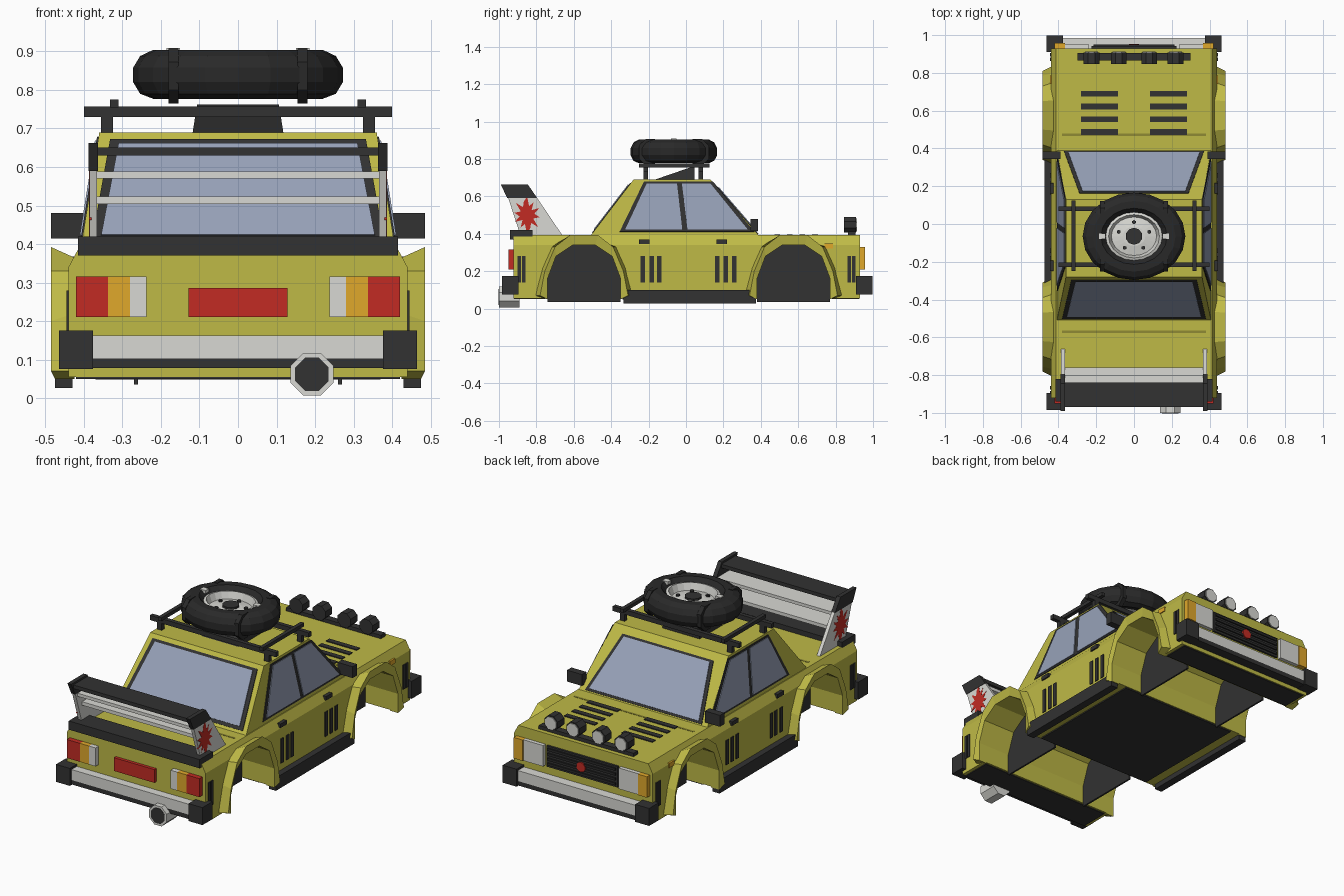
import bpy, bmesh, math
from mathutils import Vector

cube = bpy.data.objects.get("Cube")
if cube:
    bpy.data.objects.remove(cube, do_unlink=True)


def material(name, *srgb):
    lin = [((c + 0.055) / 1.055) ** 2.4 for c in srgb]
    m = bpy.data.materials.new(name)
    m.use_nodes = True
    m.diffuse_color = (*lin, 1)
    m.node_tree.nodes["Principled BSDF"].inputs["Base Color"].default_value = (*lin, 1)
    return m


YELLOW = material("olive yellow paint", .75, .73, .275)
SEAM = material("dark olive seam", .56, .54, .2)
DARK = material("dark plastic", .195, .195, .195)
RUBBER = material("black rubber", .16, .16, .16)
GLASS = material("blue grey glass", .59, .63, .72)
SILVER = material("light silver", .85, .85, .83)
RED = material("red", .76, .17, .14)
ORANGE = material("orange", .88, .66, .17)


def finish(name, bm, mat):
    bmesh.ops.recalc_face_normals(bm, faces=bm.faces)
    me = bpy.data.meshes.new(name)
    bm.to_mesh(me)
    bm.free()
    me.materials.append(mat)
    ob = bpy.data.objects.new(name, me)
    bpy.context.collection.objects.link(ob)
    return ob


def solid(name, pts, offset, mat):
    """Sweep a flat 3D polygon along an offset vector."""
    bm = bmesh.new()
    face = bm.faces.new([bm.verts.new(p) for p in pts])
    new = bmesh.ops.extrude_face_region(bm, geom=[face])["geom"]
    bmesh.ops.translate(bm, vec=offset, verts=[v for v in new if isinstance(v, bmesh.types.BMVert)])
    return finish(name, bm, mat)


def prism(name, axis, pts, a, b, mat):
    """Extrude a 2D polygon from a to b along x, y or z."""
    i = "xyz".index(axis)
    make = lambda p, d: Vector(p[:i] + (d,) + p[i:])
    off = Vector((0, 0, 0))
    off[i] = b - a
    return solid(name, [make(p, a) for p in pts], off, mat)


def box(name, x, y, z, mat):
    return prism(name, "z", [(x[0], y[0]), (x[1], y[0]), (x[1], y[1]), (x[0], y[1])], *z, mat)


def sbox(name, s, x, y, z, mat):
    """Box whose x range is mirrored by the side sign s."""
    return box(name, sorted((s * x[0], s * x[1])), y, z, mat)


def circle(r, cx, cz, n=8):
    return [(cx + r * math.cos((k + .5) * math.tau / n), cz + r * math.sin((k + .5) * math.tau / n))
            for k in range(n)]


def lathe(name, profile, mat, centre, squash, steps=20):
    bm = bmesh.new()
    vs = [bm.verts.new((r, 0, z)) for r, z in profile]
    es = [bm.edges.new(p) for p in zip(vs, vs[1:])]
    bmesh.ops.spin(bm, geom=vs + es, cent=(0, 0, 0), axis=(0, 0, 1), angle=math.tau, steps=steps)
    bmesh.ops.remove_doubles(bm, verts=bm.verts, dist=.0005)
    for v in bm.verts:
        v.co.y = v.co.y * squash + centre
    return finish(name, bm, mat)


SIDES = ((1, "left"), (-1, "right"))
WHEELS = ((-.545, "rear"), (.575, "front"))
mirrored = lambda half, c: [(c - y, z) for y, z in half] + [(c + y, z) for y, z in reversed(half)]
BASE = [(.265, .07), (.225, .22), (.175, .33), (.08, .365)]
LIP = [(.235, .07), (.21, .2), (.155, .33), (.075, .392)]
ARCH = [(.195, .05), (.195, .16), (.15, .28), (.06, .34)]

# Lower body with the wheel wells cut through
body = prism("body", "y", [(-.44, .055), (.44, .055), (.44, .34), (.412, .392), (-.412, .392), (-.44, .34)],
             -.922, .93, YELLOW)
for c, end in WHEELS:
    cutter = prism("well_cutter", "x", mirrored([(.195, -.1)] + ARCH[1:], c), -.6, .6, YELLOW)
    cutter.hide_render = True
    mod = body.modifiers.new("well", "BOOLEAN")
    mod.operation, mod.solver, mod.object = "DIFFERENCE", "EXACT", cutter
    bpy.context.view_layer.objects.active = body
    bpy.ops.object.modifier_apply(modifier="well")
    bpy.data.objects.remove(cutter, do_unlink=True)
    for s, side in SIDES:
        # Inner well panel and flared arch
        prism(f"{end}_{side}_well_panel", "x", mirrored([(.195, .035)] + ARCH[1:], c), s * .26, s * .27, DARK)
        bm = bmesh.new()
        rings = [[bm.verts.new((s * x, y, z)) for y, z in mirrored(prof, c)]
                 for prof, x in ((BASE, .425), (LIP, .485), (ARCH, .475), (ARCH, .425))]
        for k in range(4):
            r, q = rings[k], rings[(k + 1) % 4]
            for j in range(len(r) - 1):
                bm.faces.new((r[j], r[j + 1], q[j + 1], q[j]))
        for j in (0, -1):
            bm.faces.new([r[j] for r in rings])
        finish(f"{end}_{side}_fender_flare", bm, YELLOW)

# Underside
box("floor_plate", (-.37, .37), (-.34, .375), (.048, .056), DARK)
box("rear_under_plate", (-.42, .42), (-.92, -.75), (.05, .056), DARK)
box("front_under_plate", (-.42, .42), (.78, .925), (.05, .056), DARK)

# Cabin as a tapered block
bm = bmesh.new()
low = [bm.verts.new((x, y, .39)) for x, y in ((-.408, -.51), (.408, -.51), (.408, .39), (-.408, .39))]
top = [bm.verts.new((x, y, .69)) for x, y in ((-.36, -.28), (.36, -.28), (.36, .13), (-.36, .13))]
bm.faces.new(low)
bm.faces.new(top)
for k in range(4):
    bm.faces.new((low[k - 1], low[k], top[k], top[k - 1]))
finish("cabin", bm, YELLOW)


def pane(name, place, pts, normal, mat, depth):
    solid(name, [place(*p) for p in pts], Vector(normal).normalized() * depth, mat)


def trapezoid(b, t, z0, z1):
    return [(-b, z0), (b, z0), (t, z1), (-t, z1)]


# Windscreens and side windows, trim below glass
rear = lambda x, z: Vector((x, -.51 + (z - .39) * .23 / .3, z))
front = lambda x, z: Vector((x, .39 - (z - .39) * .26 / .3, z))
pane("rear_window_trim", rear, trapezoid(.38, .332, .405, .67), (0, -.3, .23), DARK, .004)
pane("rear_window", rear, trapezoid(.355, .31, .42, .658), (0, -.3, .23), GLASS, .008)
pane("windscreen_trim", front, trapezoid(.37, .288, .397, .655), (0, .3, .26), DARK, .004)
pane("windscreen", front, trapezoid(.348, .272, .406, .645), (0, .3, .26), GLASS, .008)
for s, side in SIDES:
    flank = lambda y, z: Vector((s * (.408 - (z - .39) * .16), y, z))
    n = (s, 0, .16)
    pane(f"{side}_window_trim", flank, [(-.355, .41), (.365, .41), (.145, .678), (-.225, .678)], n, DARK, .004)
    pane(f"{side}_rear_window", flank, [(-.325, .422), (-.02, .422), (-.048, .668), (-.21, .668)], n, GLASS, .008)
    pane(f"{side}_front_window", flank, [(.008, .422), (.33, .422), (.13, .668), (-.022, .668)], n, GLASS, .008)

    # Side fittings
    sbox(f"{side}_mirror", s, (.39, .485), (.345, .385), (.415, .48), DARK)
    sbox(f"{side}_sill", s, (.43, .475), (-.335, .375), (.026, .1), DARK)
    for y in (-.232, -.182, -.142, .168, .212, .258):
        sbox(f"{side}_door_vent", s, (.43, .445), (y - .012, y + .012), (.14, .28), DARK)
    for y in (-.892, -.867, .872, .897):
        sbox(f"{side}_corner_vent", s, (.43, .445), (y - .009, y + .009), (.14, .28), DARK)
    for y in (-.222, .19):
        sbox(f"{side}_door_handle", s, (.41, .445), (y - .028, y + .028), (.345, .368), DARK)
    sbox(f"{side}_side_marker", s, (.41, .446), (.74, .787), (.322, .348), ORANGE)

    # Lamp clusters at both ends
    for label, x0, x1, mat in (("brake", .338, .42, RED), ("turn", .28, .338, ORANGE), ("reverse", .238, .28, SILVER)):
        sbox(f"{side}_{label}_lamp", s, (x0, x1), (-.95, -.92), (.21, .316), mat)
    sbox(f"{side}_headlamp", s, (.24, .365), (.925, .952), (.21, .33), SILVER)
    sbox(f"{side}_front_turn_lamp", s, (.365, .422), (.925, .957), (.21, .33), ORANGE)

    # Bumper corners
    sbox(f"{side}_rear_bumper_corner", s, (.376, .464), (-.985, -.895), (.075, .175), DARK)
    sbox(f"{side}_front_bumper_corner", s, (.376, .464), (.91, .997), (.075, .175), DARK)

    # Spoiler end plate with painted splash
    prism(f"{side}_spoiler_plate", "x", [(-.95, .59), (-.795, .59), (-.66, .39), (-.885, .39)],
          s * .366, s * .386, SILVER)
    prism(f"{side}_spoiler_tip", "x", [(-.99, .662), (-.845, .662), (-.795, .59), (-.955, .59)],
          s * .364, s * .388, DARK)
    splash = [(-.85 + r * .8 * math.sin(k * math.tau / 22), .5 + r * math.cos(k * math.tau / 22))
              for k, r in enumerate([.1, .05, .08, .04, .09, .05, .085, .045, .1, .05, .075] * 2)]
    prism(f"{side}_spoiler_splash", "x", splash, s * .38, s * .3872, RED)

    # Hood louvres
    for y in (.487, .555, .622, .69):
        sbox(f"{side}_hood_louvre", s, (.085, .28), (y - .015, y + .015), (.385, .397), DARK)

    # Roof rack rails and posts
    sbox(f"{side}_rack_rail", s, (.31, .332), (-.25, .125), (.755, .775), DARK)
    for y in (.08, -.215):
        sbox(f"{side}_rack_post", s, (.325, .355), (y - .012, y + .012), (.685, .735), DARK)

    # Spare wheel straps wrapped close around the tyre, and clips
    for d, end in ((-1, "rear"), (1, "front")):
        wrap = [(.1, .765), (.15, .765), (.187, .8), (.187, .872), (.15, .907), (.1, .907)]
        prism(f"{end}_{side}_wheel_strap", "x", [(-.065 + d * y, z) for y, z in wrap], s * .155, s * .18, RUBBER)
    sbox(f"{side}_wheel_clip", s, (.15, .185), (-.08, -.05), (.89, .909), SILVER)

# Spoiler planks
box("spoiler_top_plank", (-.385, .385), (-.97, -.84), (.63, .651), DARK)
box("spoiler_middle_plank", (-.37, .37), (-.93, -.80), (.57, .588), SILVER)
box("spoiler_lower_plank", (-.37, .37), (-.89, -.76), (.504, .524), SILVER)
box("spoiler_base", (-.415, .415), (-.94, -.82), (.37, .42), DARK)

# Bumpers, plate, grille, exhaust
for y0, y1, end in ((-.97, -.92, "rear"), (.925, .985, "front")):
    box(f"{end}_bumper_bar", (-.38, .38), (y0, y1), (.103, .163), SILVER)
    box(f"{end}_bumper_strip", (-.38, .38), (y0, y1), (.078, .103), DARK)
box("rear_red_panel", (-.128, .128), (-.94, -.92), (.21, .286), RED)
box("grille", (-.225, .225), (.925, .942), (.21, .33), DARK)
for k in range(4):
    box("grille_slat", (-.215, .215), (.94, .95), (.222 + k * .028, .236 + k * .028), RUBBER)
prism("grille_round_badge", "y", circle(.028, 0, .27, 10), .945, .954, RED)
prism("exhaust_pipe", "y", circle(.06, .192, .062), -1, -.89, SILVER)
prism("exhaust_bore", "y", circle(.047, .192, .062), -1.002, -.99, DARK)

# Panel seams
box("hood_seam", (-.38, .38), (.465, .478), (.388, .3935), SEAM)
box("boot_seam", (-.38, .38), (-.576, -.563), (.388, .3935), SEAM)

# Hood lamp bar
box("lamp_bar", (-.3, .3), (.865, .905), (.385, .412), DARK)
for x in (-.225, -.08, .08, .22):
    prism("spot_lamp", "y", circle(.045, x, .447), .846, .908, DARK)
    prism("spot_lamp_lens", "y", circle(.037, x, .447), .9, .913, SILVER)

# Roof rack cross bars and tapered air scoop
for y in (.08, -.215):
    box("rack_cross_bar", (-.4, .4), (y - .012, y + .012), (.73, .757), DARK)
scoop = prism("roof_scoop", "x", [(-.17, .688), (.045, .688), (.045, .762)], -.118, .118, DARK)
for v in scoop.data.vertices:
    if v.co.z > .7:
        v.co.x *= .9

# Spare wheel
lathe("spare_tyre", [(.15, .8), (.22, .777), (.254, .79), (.272, .82), (.272, .858), (.254, .888),
                     (.22, .904), (.175, .904), (.148, .875), (.15, .8)], RUBBER, -.065, .85)
lathe("spare_rim", [(.15, .88), (.135, .885), (.12, .845), (.06, .855), (0, .855), (0, .8), (.15, .8)],
      SILVER, -.065, .85)
prism("spare_hub", "z", circle(.045, 0, -.065, 10), .85, .866, DARK)
for k in range(5):
    a = k * math.tau / 5 + math.pi / 2
    prism("wheel_nut", "z", circle(.011, .085 * math.cos(a), -.065 + .075 * math.sin(a), 6), .84, .86, DARK)
